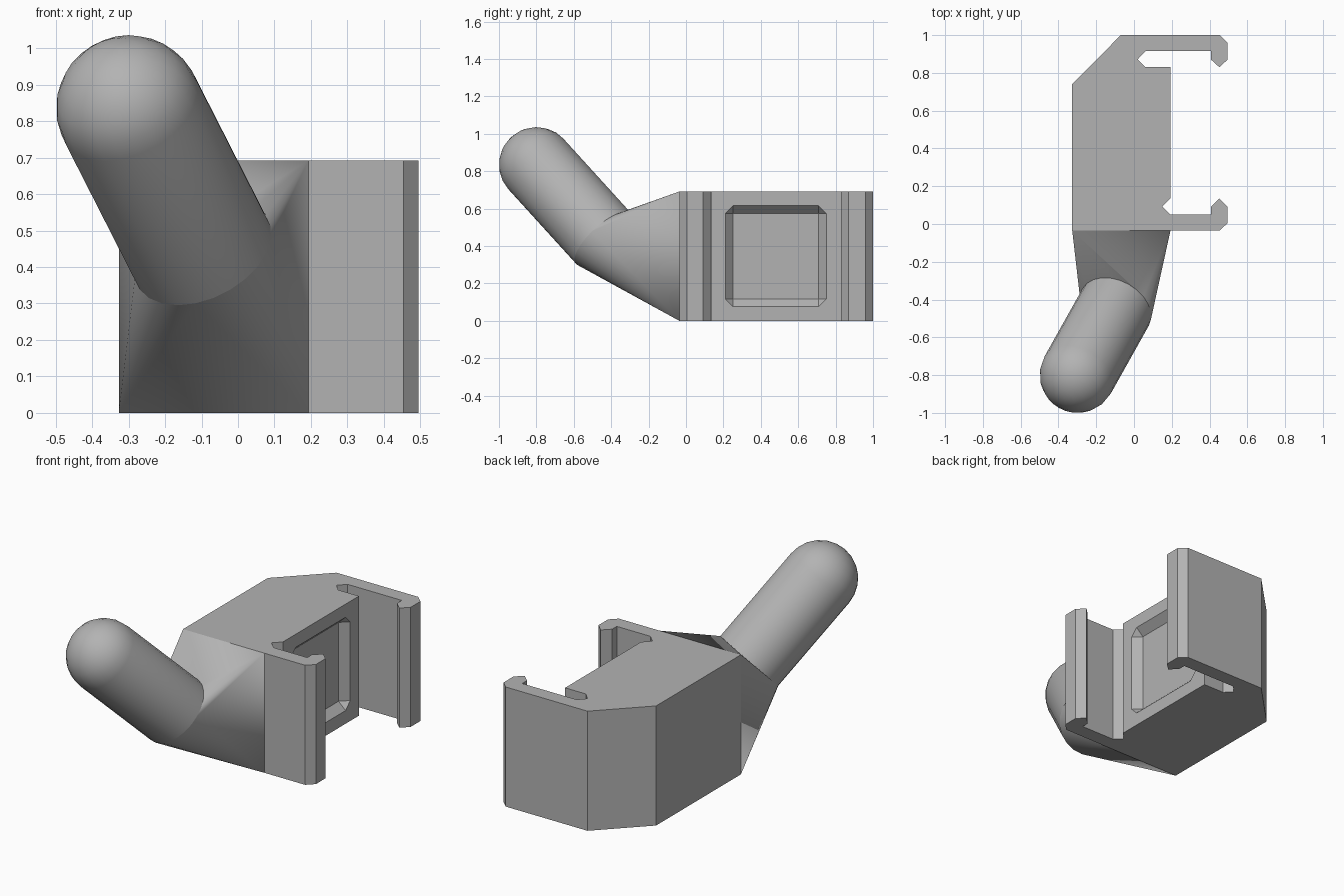
import bpy
import bmesh
from math import cos, sin, pi, radians
from mathutils import Vector

cube = bpy.data.objects.get("Cube")
if cube:
    bpy.data.objects.remove(cube, do_unlink=True)

GREY = (0.45, 0.45, 0.45, 1)
mat = bpy.data.materials.new("plain grey")
mat.use_nodes = True
mat.diffuse_color = GREY
mat.node_tree.nodes["Principled BSDF"].inputs["Base Color"].default_value = GREY


def finish(bm, name):
    bmesh.ops.recalc_face_normals(bm, faces=bm.faces)
    mesh = bpy.data.meshes.new(name)
    bm.to_mesh(mesh)
    bm.free()
    mesh.materials.append(mat)
    obj = bpy.data.objects.new(name, mesh)
    bpy.context.collection.objects.link(obj)
    return obj


def select(obj):
    bpy.ops.object.select_all(action="DESELECT")
    obj.select_set(True)
    bpy.context.view_layer.objects.active = obj


def hull(points, name):
    bm = bmesh.new()
    for p in points:
        bm.verts.new(p)
    result = bmesh.ops.convex_hull(bm, input=bm.verts)
    loose = {g for g in result["geom_interior"] if isinstance(g, bmesh.types.BMVert)}
    bmesh.ops.delete(bm, geom=list(loose), context="VERTS")
    bmesh.ops.dissolve_limit(bm, angle_limit=radians(0.5),
                             verts=bm.verts, edges=bm.edges)
    return finish(bm, name)


# Clip body: plan profile with two hooked arms, extruded upwards
HEIGHT, LEFT, RIGHT, FRONT = 0.692, -0.327, 0.193, -0.035
profile = [(LEFT, FRONT), (LEFT, 0.74), (-0.07, 1), (0.454, 1), (0.495, 0.96),
           (0.495, 0.87), (0.452, 0.83), (0.408, 0.87), (0.408, 0.915), (0.06, 0.915),
           (0.02, 0.872), (0.06, 0.83), (RIGHT, 0.83), (RIGHT, 0.135),
           (0.15, 0.092), (RIGHT, 0.05), (0.408, 0.05), (0.408, 0.092),
           (0.452, 0.135), (0.495, 0.092), (0.495, 0.005), (0.454, FRONT)]
bm = bmesh.new()
base = bm.faces.new([bm.verts.new((x, y, 0)) for x, y in profile])
top = bmesh.ops.extrude_face_region(bm, geom=[base])["geom"]
bmesh.ops.translate(bm, vec=(0, 0, HEIGHT),
                    verts=[v for v in top if isinstance(v, bmesh.types.BMVert)])
body = finish(bm, "clip_body")

# Square recess with sloping sides and clipped corners
OUTER, INNER, DEPTH = 0.27, 0.228, 0.045
shape = []
for sy in (-1, 1):
    for sz in (-1, 1):
        for x, a, b in ((RIGHT - DEPTH, INNER, INNER),
                        (RIGHT, OUTER, INNER), (RIGHT, INNER, OUTER),
                        (RIGHT + 0.03, OUTER, INNER), (RIGHT + 0.03, INNER, OUTER)):
            shape.append((x, 0.48 + sy * a, HEIGHT / 2 + sz * b))
cutter = hull(shape, "recess_cutter")
cutter.hide_render = True
cut = body.modifiers.new("recess", "BOOLEAN")
cut.operation = "DIFFERENCE"
cut.solver = "EXACT"
cut.object = cutter
select(body)
bpy.ops.object.modifier_apply(modifier=cut.name)
bpy.data.objects.remove(cutter, do_unlink=True)

# Round arm: slanted cylinder with a domed end
RADIUS, SIDES, LENGTH = 0.201, 24, 0.57
tip = Vector((-0.298, -0.799, 0.835))
axis = Vector((0.56, 1, -1.1)).normalized()
side = axis.cross(Vector((0, 0, 1))).normalized()
up = side.cross(axis)


def ring(centre, radius):
    return [centre + radius * (cos(a) * side + sin(a) * up)
            for a in (2 * pi * i / SIDES for i in range(SIDES))]


joint = ring(tip + axis * LENGTH, RADIUS)
dome = [tip - axis * RADIUS]
for i in range(6):
    t = i * pi / 12
    dome += ring(tip - axis * RADIUS * sin(t), RADIUS * cos(t))
arm = hull(dome + joint, "round_arm")

# Neck: blends the arm's round end into the rectangular front of the body
corners = [(x, FRONT, z) for x in (LEFT, RIGHT) for z in (0, HEIGHT)]
neck = hull(corners + joint, "neck")

for obj in (arm, neck):
    select(obj)
    bpy.ops.object.shade_smooth_by_angle(angle=radians(30))
